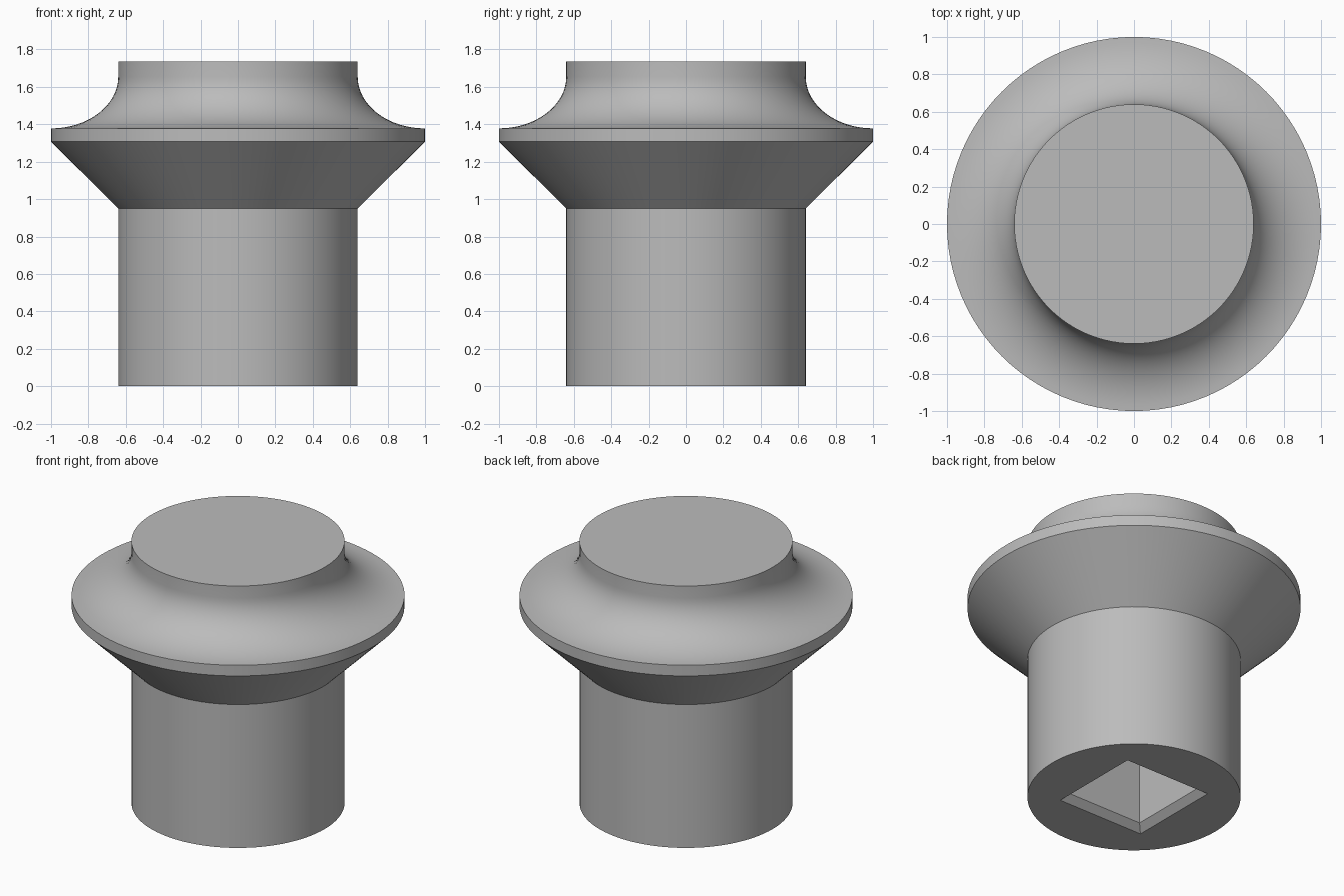
import bpy, bmesh, math

if "Cube" in bpy.data.objects:
    bpy.data.objects.remove(bpy.data.objects["Cube"])

SEGMENTS = 96

metal = bpy.data.materials.new("grey metal")
metal.diffuse_color = (0.5, 0.5, 0.5, 1)
metal.use_nodes = True
metal.node_tree.nodes["Principled BSDF"].inputs["Base Color"].default_value = metal.diffuse_color


def stacked_rings(name, rings, sides, start=0.0):
    """Closed solid through (radius, z) rings listed from bottom to top."""
    bm = bmesh.new()
    loops = []
    for r, z in rings:
        angles = [start + 2 * math.pi * i / sides for i in range(sides)]
        loops.append([bm.verts.new((r * math.cos(a), r * math.sin(a), z)) for a in angles])
    for low, high in zip(loops, loops[1:]):
        for i in range(sides):
            j = (i + 1) % sides
            bm.faces.new((low[i], low[j], high[j], high[i]))
    bm.faces.new(loops[0][::-1])
    bm.faces.new(loops[-1])
    mesh = bpy.data.meshes.new(name)
    bm.to_mesh(mesh)
    bm.free()
    mesh.materials.append(metal)
    obj = bpy.data.objects.new(name, mesh)
    bpy.context.collection.objects.link(obj)
    return obj


# Shank, flared collar, concave fillet and flat cap as one turned body
profile = [(0.64, 0), (0.64, 0.95), (1, 1.307), (1, 1.378)]
for i in range(1, 17):
    a = math.pi / 2 * i / 16
    profile.append((1 - 0.36 * math.sin(a), 1.378 + 0.277 * (1 - math.cos(a))))
profile.append((0.64, 1.735))
body = stacked_rings("plug_body", profile, SEGMENTS)

# Square drive socket with a chamfered mouth, cut from below
d = math.sqrt(2)
socket = stacked_rings(
    "socket_cutter",
    [(0.356 * d, -0.042), (0.272 * d, 0.042), (0.272 * d, 0.7)], 4, math.pi / 4)
socket.hide_render = True
socket.hide_set(True)
cut = body.modifiers.new("socket", "BOOLEAN")
cut.operation = "DIFFERENCE"
cut.solver = "EXACT"
cut.object = socket

bpy.context.view_layer.objects.active = body
body.select_set(True)
bpy.ops.object.modifier_apply(modifier=cut.name)
bpy.data.objects.remove(socket)
bpy.ops.object.shade_smooth_by_angle(angle=math.radians(30))
